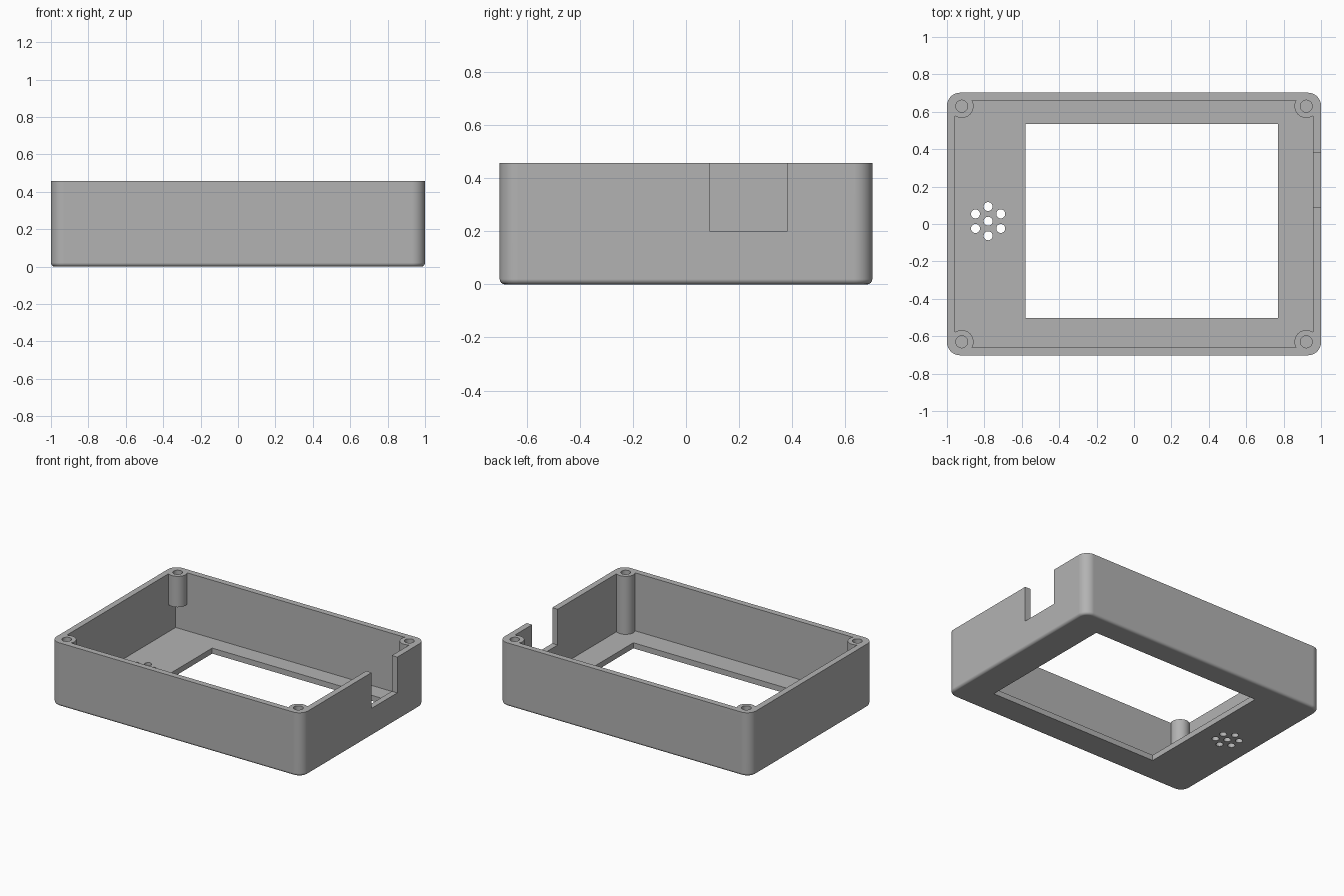
import bpy
import bmesh
import math
from mathutils import Matrix

cube = bpy.data.objects.get("Cube")
if cube:
    bpy.data.objects.remove(cube, do_unlink=True)

HX, HY, H = 1.0, 0.702, 0.457      # outer half sizes and height
WALL, FLOOR = 0.043, 0.04
POST_X, POST_Y, POST_R, SCREW_R = 0.921, 0.63, 0.063, 0.032

grey = bpy.data.materials.new("grey plastic")
grey.use_nodes = True
grey.diffuse_color = (0.45, 0.45, 0.45, 1)
grey.node_tree.nodes["Principled BSDF"].inputs["Base Color"].default_value = grey.diffuse_color


def make_object(name, bm):
    mesh = bpy.data.meshes.new(name)
    bm.to_mesh(mesh)
    bm.free()
    mesh.materials.append(grey)
    obj = bpy.data.objects.new(name, mesh)
    bpy.context.scene.collection.objects.link(obj)
    return obj


def box_mesh(x0, x1, y0, y1, z0, z1):
    bm = bmesh.new()
    place = Matrix.Translation(((x0 + x1) / 2, (y0 + y1) / 2, (z0 + z1) / 2))
    size = Matrix.Diagonal((x1 - x0, y1 - y0, z1 - z0, 1))
    bmesh.ops.create_cube(bm, size=1, matrix=place @ size)
    return bm


def box(name, *bounds):
    return make_object(name, box_mesh(*bounds))


def cylinder(name, x, y, radius, z0, z1, sides=32):
    bm = bmesh.new()
    bmesh.ops.create_cone(bm, cap_ends=True, segments=sides, radius1=radius,
                          radius2=radius, depth=z1 - z0,
                          matrix=Matrix.Translation((x, y, (z0 + z1) / 2)))
    return make_object(name, bm)


def combine(target, tool, operation):
    """Apply a boolean and discard the tool."""
    tool.hide_render = True
    mod = target.modifiers.new("combine", 'BOOLEAN')
    mod.object, mod.operation, mod.solver = tool, operation, 'EXACT'
    graph = bpy.context.evaluated_depsgraph_get()
    result = bpy.data.meshes.new_from_object(target.evaluated_get(graph))
    target.modifiers.clear()
    target.data = result
    bpy.data.objects.remove(tool, do_unlink=True)


# Outer body: rounded upright corners and a softened bottom edge
bm = box_mesh(-HX, HX, -HY, HY, 0, H)
upright = [e for e in bm.edges if abs(e.verts[0].co.z - e.verts[1].co.z) > 0.1]
bmesh.ops.bevel(bm, geom=upright, offset=0.07, offset_type='OFFSET',
                segments=10, profile=0.5, affect='EDGES')
bottom = [e for e in bm.edges if all(v.co.z < 0.001 for v in e.verts)]
bmesh.ops.bevel(bm, geom=bottom, offset=0.02, offset_type='OFFSET',
                segments=4, profile=0.5, affect='EDGES')
case = make_object("open_case", bm)

# Hollow interior
combine(case, box("cavity", WALL - HX, HX - WALL, WALL - HY, HY - WALL, FLOOR, 1),
        'DIFFERENCE')

# Corner screw posts: full height on the left, hanging on the right
for sx in (-1, 1):
    for sy in (-1, 1):
        base = FLOOR / 2 if sx > 0 else 0.235
        x, y = sx * POST_X, sy * POST_Y
        combine(case, cylinder("post", x, y, POST_R, base, H), 'UNION')
        combine(case, cylinder("screw_hole", x, y, SCREW_R, H - 0.2, 1), 'DIFFERENCE')

# Display window and side cable notch
combine(case, box("window", -0.58, 0.77, -0.502, 0.535, -0.1, 0.1), 'DIFFERENCE')
combine(case, box("notch", 0.9, 1.1, 0.09, 0.38, 0.2, 1), 'DIFFERENCE')

# Sound holes: one in the middle and a ring of six
cx, cy, ring = -0.78, 0.015, 0.078
spots = [(cx, cy)]
for i in range(6):
    a = math.radians(30 + 60 * i)
    spots.append((cx + ring * math.cos(a), cy + ring * math.sin(a)))
for x, y in spots:
    combine(case, cylinder("sound_hole", x, y, 0.024, -0.1, 0.1, 24), 'DIFFERENCE')

# Smooth rounded surfaces, crisp edges, flat large faces
bpy.ops.object.select_all(action='DESELECT')
case.select_set(True)
bpy.context.view_layer.objects.active = case
bpy.ops.object.shade_smooth_by_angle(angle=math.radians(30))
weighted = case.modifiers.new("flat faces", 'WEIGHTED_NORMAL')
weighted.keep_sharp = True
